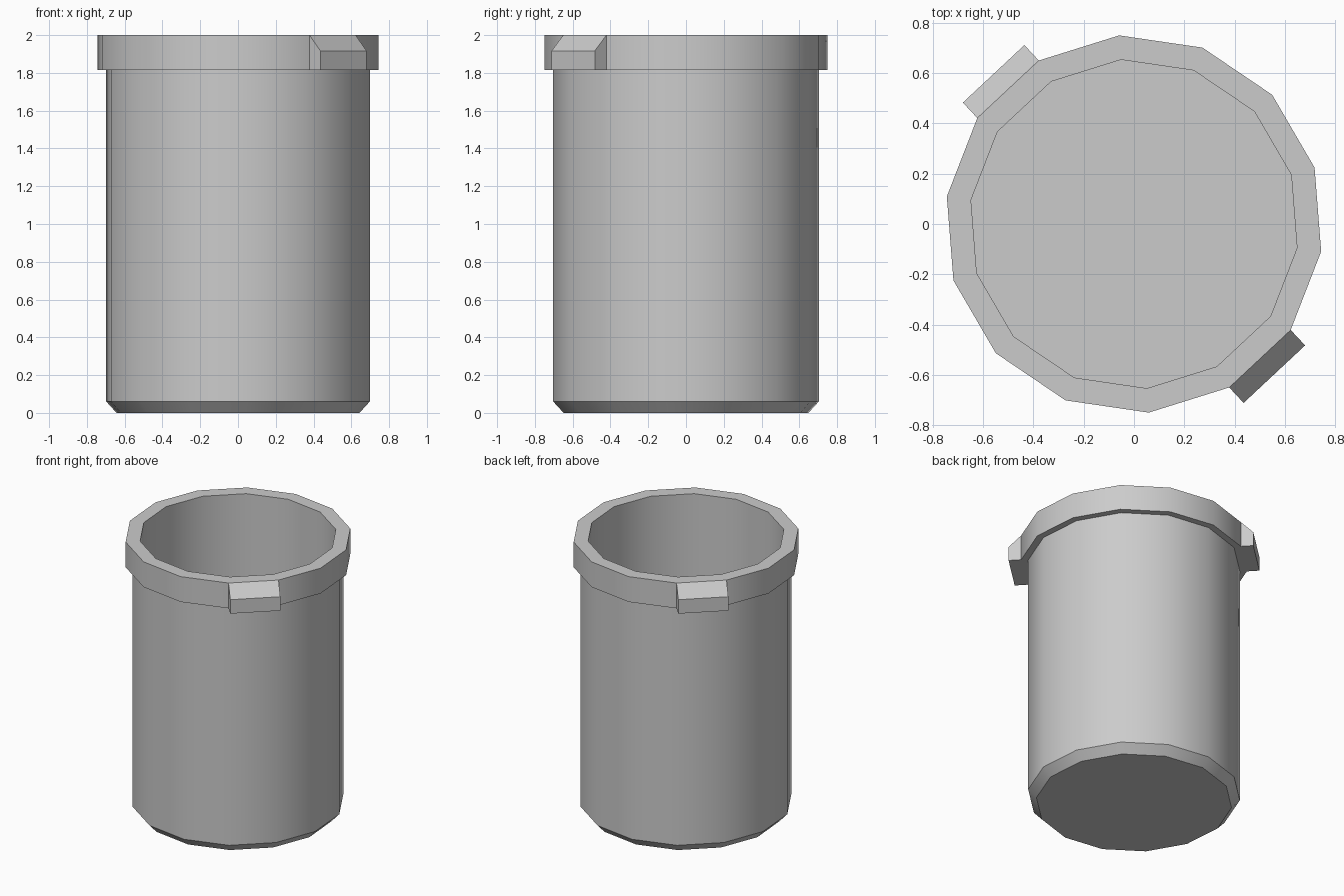
import bpy, bmesh, math
from mathutils import Matrix

cube = bpy.data.objects.get("Cube")
if cube:
    bpy.data.objects.remove(cube, do_unlink=True)

SIDES = 14
STEP = 2 * math.pi / SIDES
START = math.radians(94.5)
RIM_R = 0.752
RIM_LOW, TOP = 1.815, 2.0

grey = bpy.data.materials.new("plain_grey")
grey.use_nodes = True
colour = (0.6, 0.6, 0.6, 1)
grey.diffuse_color = colour
grey.node_tree.nodes["Principled BSDF"].inputs["Base Color"].default_value = colour


def finish(name, bm, smooth):
    bmesh.ops.recalc_face_normals(bm, faces=bm.faces)
    mesh = bpy.data.meshes.new(name)
    bm.to_mesh(mesh)
    bm.free()
    mesh.materials.append(grey)
    ob = bpy.data.objects.new(name, mesh)
    bpy.context.collection.objects.link(ob)
    if smooth:
        bpy.ops.object.select_all(action="DESELECT")
        ob.select_set(True)
        bpy.context.view_layer.objects.active = ob
        bpy.ops.object.shade_smooth_by_angle(angle=math.radians(30))
    return ob


# Hollow container: outside from the base up, over the rim, down to the inner floor
profile = [(0.65, 0), (0.705, 0.06), (0.705, RIM_LOW), (RIM_R, RIM_LOW),
           (RIM_R, TOP), (0.655, TOP), (0.655, 0.06)]
bm = bmesh.new()
rings = [[bm.verts.new((r * math.cos(START + i * STEP), r * math.sin(START + i * STEP), z))
          for i in range(SIDES)] for r, z in profile]
for low, high in zip(rings, rings[1:]):
    for i in range(SIDES):
        j = (i + 1) % SIDES
        bm.faces.new((low[i], low[j], high[j], high[i]))
bm.faces.new(rings[0])
bm.faces.new(rings[-1])
finish("container_body", bm, True)

# Sloped lugs on two opposite sides of the collar
inner = RIM_R * math.cos(STEP / 2)
outer = inner + 0.084
half = RIM_R * math.sin(STEP / 2)
section = [(inner, RIM_LOW), (outer, RIM_LOW), (outer, 1.917), (inner, TOP)]
for name, edge in (("front_lug", -5.5), ("back_lug", 1.5)):
    bm = bmesh.new()
    ends = [[bm.verts.new((x, y, z)) for x, z in section] for y in (-half, half)]
    for i in range(4):
        j = (i + 1) % 4
        bm.faces.new((ends[0][i], ends[0][j], ends[1][j], ends[1][i]))
    bm.faces.new(ends[0])
    bm.faces.new(ends[1])
    bm.transform(Matrix.Rotation(START + edge * STEP, 4, "Z"))
    finish(name, bm, False)
